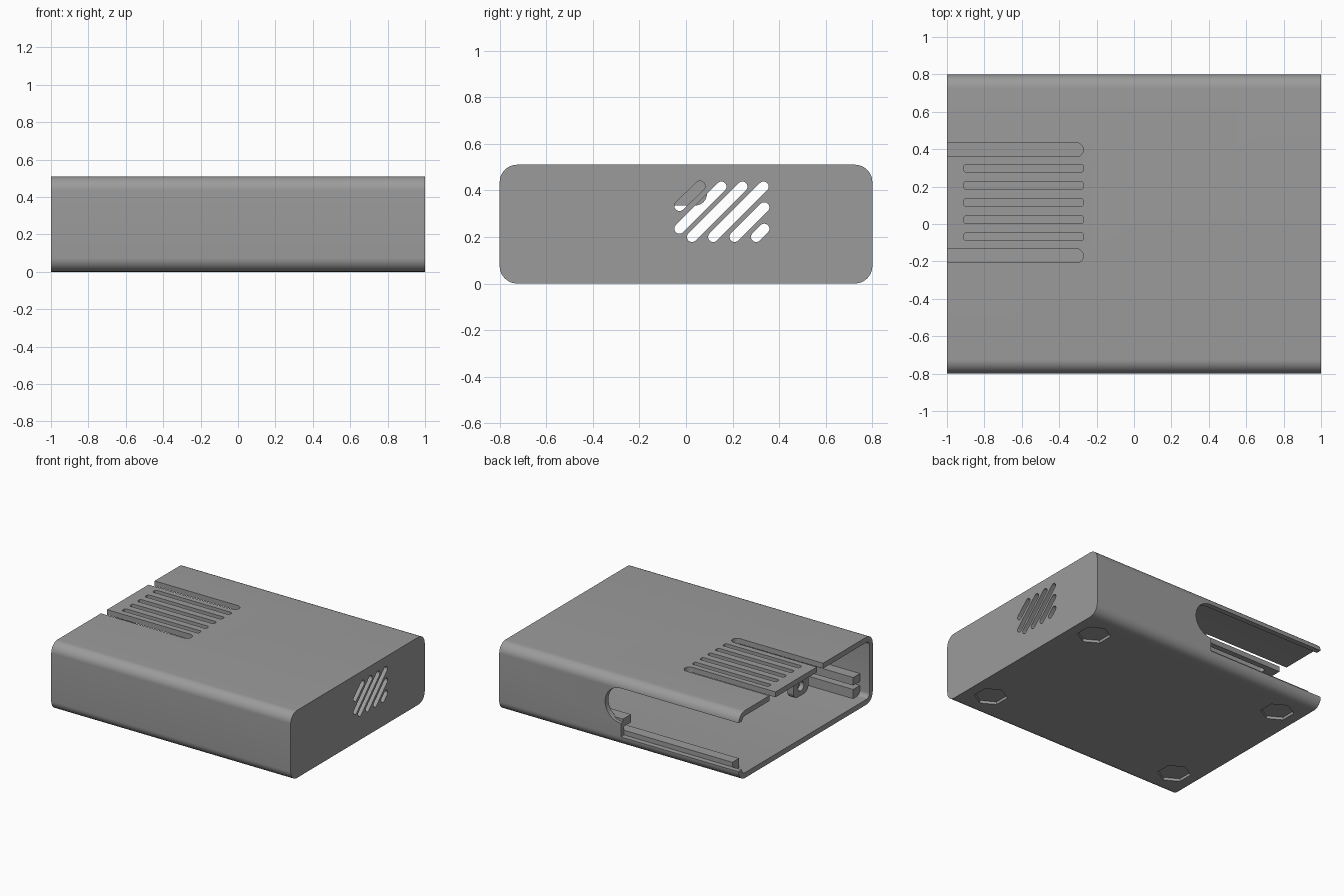
import bpy, bmesh, math

if "Cube" in bpy.data.objects:
    bpy.data.objects.remove(bpy.data.objects["Cube"])

grey = bpy.data.materials.new("mid grey plastic")
grey.diffuse_color = (0.33, 0.33, 0.33, 1)
grey.use_nodes = True
grey.node_tree.nodes["Principled BSDF"].inputs["Base Color"].default_value = grey.diffuse_color

WALL = 0.04
TOP = 0.51


def rounded(a0, b0, a1, b1, r, n=8):
    """Rounded rectangle outline."""
    pts = []
    for ca, cb, start in ((a1 - r, b1 - r, 0), (a0 + r, b1 - r, 90),
                          (a0 + r, b0 + r, 180), (a1 - r, b0 + r, 270)):
        for i in range(n + 1):
            t = math.radians(start + 90 * i / n)
            pts.append((ca + r * math.cos(t), cb + r * math.sin(t)))
    return pts


def capsule(p, q, r, n=10):
    """Outline of a round-ended slot from p to q."""
    ang = math.atan2(q[1] - p[1], q[0] - p[0])
    pts = []
    for c, start in ((q, ang - math.pi / 2), (p, ang + math.pi / 2)):
        for i in range(n + 1):
            t = start + math.pi * i / n
            pts.append((c[0] + r * math.cos(t), c[1] + r * math.sin(t)))
    return pts


def ngon(cx, cy, r, n, turn=0.0):
    return [(cx + r * math.cos(turn + math.tau * i / n),
             cy + r * math.sin(turn + math.tau * i / n)) for i in range(n)]


def prisms(name, outlines, axis, lo, hi):
    """Extrude one or more outlines along an axis into a single object."""
    place = {"x": lambda u, v, w: (w, u, v),
             "y": lambda u, v, w: (u, w, v),
             "z": lambda u, v, w: (u, v, w)}[axis]
    bm = bmesh.new()
    for pts in outlines:
        a = [bm.verts.new(place(u, v, lo)) for u, v in pts]
        b = [bm.verts.new(place(u, v, hi)) for u, v in pts]
        bm.faces.new(a)
        bm.faces.new(b[::-1])
        for i in range(len(pts)):
            j = (i + 1) % len(pts)
            bm.faces.new((a[i], b[i], b[j], a[j]))
    bmesh.ops.remove_doubles(bm, verts=bm.verts[:], dist=1e-5)
    bmesh.ops.recalc_face_normals(bm, faces=bm.faces[:])
    me = bpy.data.meshes.new(name)
    bm.to_mesh(me)
    bm.free()
    me.materials.append(grey)
    ob = bpy.data.objects.new(name, me)
    bpy.context.collection.objects.link(ob)
    return ob


def box(name, x0, x1, y0, y1, z0, z1):
    return prisms(name, [[(x0, y0), (x1, y0), (x1, y1), (x0, y1)]], "z", z0, z1)


def cut(ob, *cutters):
    """Subtract the cutters in turn and bake the result."""
    for c in cutters:
        mod = ob.modifiers.new("cut", "BOOLEAN")
        mod.operation = "DIFFERENCE"
        mod.solver = "EXACT"
        mod.object = c
    bpy.context.view_layer.update()
    dg = bpy.context.evaluated_depsgraph_get()
    me = bpy.data.meshes.new_from_object(ob.evaluated_get(dg))
    ob.modifiers.clear()
    ob.data = me
    for c in cutters:
        bpy.data.objects.remove(c)


# case: rounded tube, closed on the right end
case = prisms("case", [rounded(-0.8, 0, 0.8, TOP, 0.075, 12)], "x", -1, 1)
cavity = prisms("cavity", [rounded(-0.8 + WALL, WALL, 0.8 - WALL, TOP - WALL, 0.035)],
                "x", -1.1, 1 - WALL)

# springy tongue: two long grooves and five narrow slots in the top
grooves = prisms("grooves", [capsule((-1.1, y), (-0.307, y), 0.037)
                             for y in (0.397, -0.17)], "z", 0.4, 0.6)
slots = prisms("slots", [rounded(-0.91, y - 0.02, -0.27, y + 0.02, 0.012, 4)
                         for y in (0.298, 0.206, 0.115, 0.023, -0.068)], "z", 0.4, 0.6)

# diagonal vents in the right end
vent_lines = [((-0.028, 0.333), (0.060, 0.418)), ((-0.028, 0.236), (0.152, 0.416)),
              ((0.026, 0.200), (0.242, 0.416)), ((0.117, 0.200), (0.333, 0.416)),
              ((0.209, 0.200), (0.336, 0.327)), ((0.301, 0.200), (0.336, 0.235))]
vents = prisms("vents", [capsule(p, q, 0.022) for p, q in vent_lines], "x", 0.9, 1.1)

# back opening: round-ended slot plus a taller rectangular cut
port_end = prisms("port_end", [capsule((-1.1, 0.31), (-0.016, 0.31), 0.132, 16)], "y", 0.72, 0.9)
port = prisms("port", [[(-1.1, 0.075), (-0.016, 0.075), (-0.016, 0.435), (-1.1, 0.435)]],
              "y", 0.72, 0.9)

# hexagonal foot recesses
feet = prisms("feet", [ngon(sx * 0.82, sy * 0.55, 0.115, 6, math.pi / 2)
                       for sx in (-1, 1) for sy in (-1, 1)], "z", -0.1, 0.02)
cut(case, cavity, grooves, slots, vents, port_end, port, feet)

# board guide rails along both side walls
inner, edge = 0.775, 0.68
box("front_lower_rail", -0.92, 0.965, -inner, -edge, 0.035, 0.11)
box("front_upper_rail", -0.92, 0.965, -inner, -edge, 0.14, 0.20)
box("back_lower_rail", -0.92, 0.965, edge, 0.76, 0.035, 0.11)
box("back_upper_rail", -0.016, 0.965, edge, inner, 0.14, 0.20)

# catch under the tongue with a blind hole
catch = prisms("tongue_catch", [rounded(-0.09, 0.335, 0.09, 0.56, 0.05)], "x", -0.96, -0.91)
cut(catch, box("trim", -1.2, -0.5, -0.3, 0.3, 0.475, 0.7),
    prisms("hole", [ngon(0, 0.405, 0.035, 20)], "x", -1.1, -0.925))

# smooth the rounded parts, keep edges crisp
for ob in bpy.context.collection.objects:
    bpy.ops.object.select_all(action="DESELECT")
    ob.select_set(True)
    bpy.context.view_layer.objects.active = ob
    bpy.ops.object.shade_smooth_by_angle(angle=math.radians(30))
